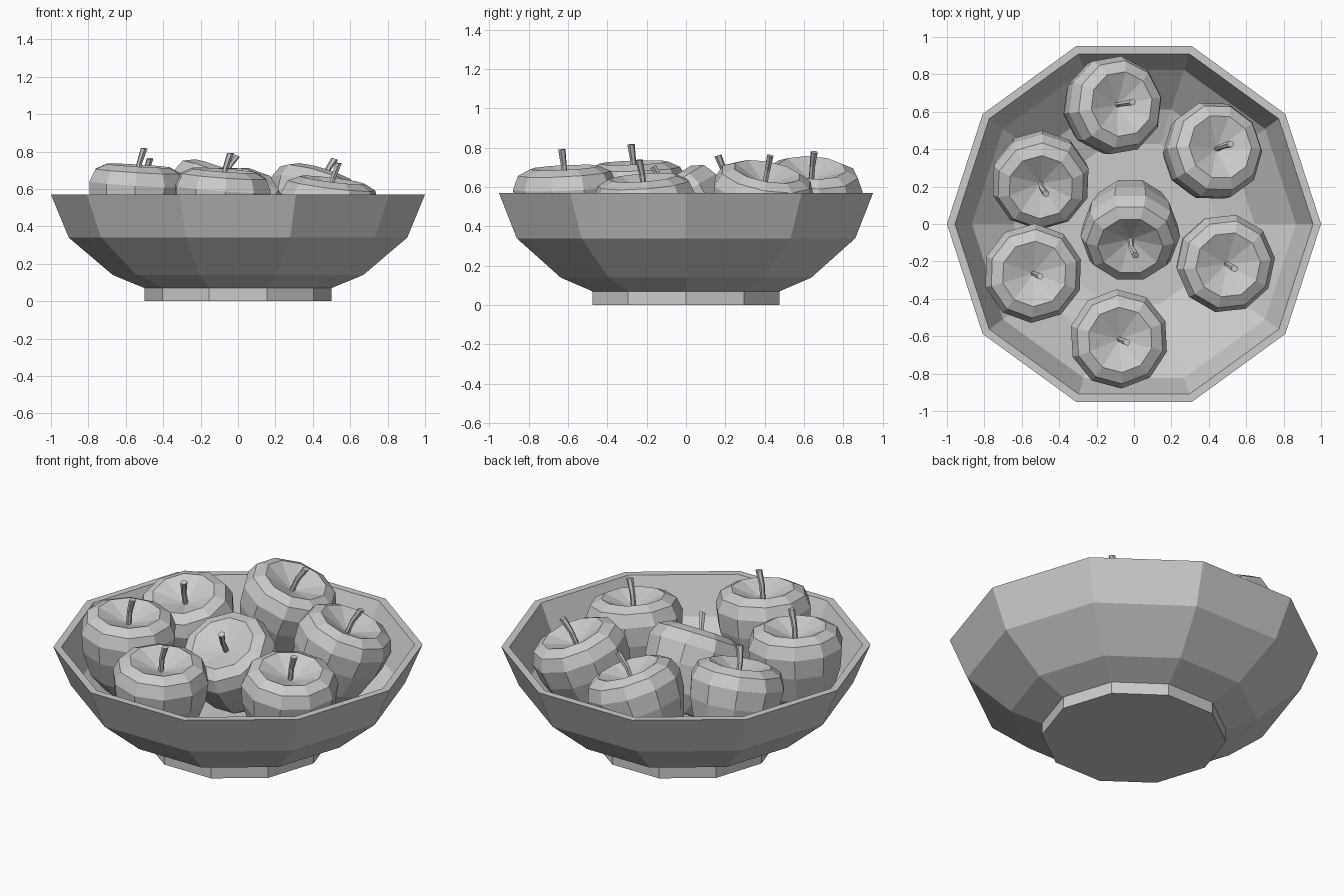
import bpy, bmesh
from math import sin, cos, pi, radians
from mathutils import Vector, Matrix, Quaternion

if "Cube" in bpy.data.objects:
    bpy.data.objects.remove(bpy.data.objects["Cube"])


def lathe(bm, profile, sides, centers=None):
    """Revolve (radius, z) points; radius 0 makes a pole. centers shift rings sideways."""
    rings = []
    for i, (r, z) in enumerate(profile):
        cx = centers[i] if centers else 0.0
        if r == 0:
            rings.append([bm.verts.new((cx, 0, z))])
        else:
            rings.append([bm.verts.new((cx + r * cos(2 * pi * k / sides), r * sin(2 * pi * k / sides), z))
                          for k in range(sides)])
    for a, b in zip(rings, rings[1:]):
        for k in range(sides):
            n = (k + 1) % sides
            if len(a) == 1:
                bm.faces.new((a[0], b[k], b[n]))
            elif len(b) == 1:
                bm.faces.new((a[k], a[n], b[0]))
            else:
                bm.faces.new((a[k], a[n], b[n], b[k]))


def finish(bm, name):
    bmesh.ops.recalc_face_normals(bm, faces=bm.faces)
    mesh = bpy.data.meshes.new(name)
    bm.to_mesh(mesh)
    bm.free()
    obj = bpy.data.objects.new(name, mesh)
    bpy.context.collection.objects.link(obj)
    return obj


# ten-sided bowl with foot and wall thickness
bm = bmesh.new()
lathe(bm, [(0, 0), (0.5, 0), (0.5, 0.07), (0.67, 0.14), (0.905, 0.34), (1.0, 0.57),
           (0.957, 0.57), (0.866, 0.36), (0.645, 0.175), (0.45, 0.11), (0, 0.11)], 10)
finish(bm, "bowl")

# apple body and bent stem, heights measured from the apple's middle
BODY = [(0, -0.22), (0.12, -0.27), (0.205, -0.17), (0.255, -0.02), (0.266, 0.09),
        (0.237, 0.16), (0.175, 0.19), (0, 0.12)]
STEM = [(0, 0.10), (0.014, 0.10), (0.015, 0.20), (0.019, 0.285), (0, 0.285)]
BEND = [0, 0, 0.005, 0.028, 0.028]

# x, y, z of middle, tilt angle, tilt direction, twist (degrees)
APPLES = [(-0.13, 0.63, 0.52, 20, 10, 10),
          (0.405, 0.38, 0.50, 20, 30, 0),
          (-0.50, 0.25, 0.49, 16, -88, -20),
          (-0.02, -0.02, 0.46, 31, -90, 0),
          (-0.545, -0.26, 0.535, 4, -30, -20),
          (0.48, -0.205, 0.46, 8, -30, -30),
          (-0.087, -0.61, 0.51, 5, -35, -15)]

for i, (x, y, z, tilt, direction, twist) in enumerate(APPLES, 1):
    d = radians(direction)
    lean = Quaternion(Vector((-sin(d), cos(d), 0)), radians(tilt)).to_matrix().to_4x4()
    placed = Matrix.Translation((x, y, z)) @ lean @ Matrix.Rotation(radians(twist), 4, 'Z')
    for name, profile, sides, centers in (("apple", BODY, 10, None), ("apple_stem", STEM, 6, BEND)):
        bm = bmesh.new()
        lathe(bm, profile, sides, centers)
        finish(bm, f"{name}_{i}").matrix_world = placed
